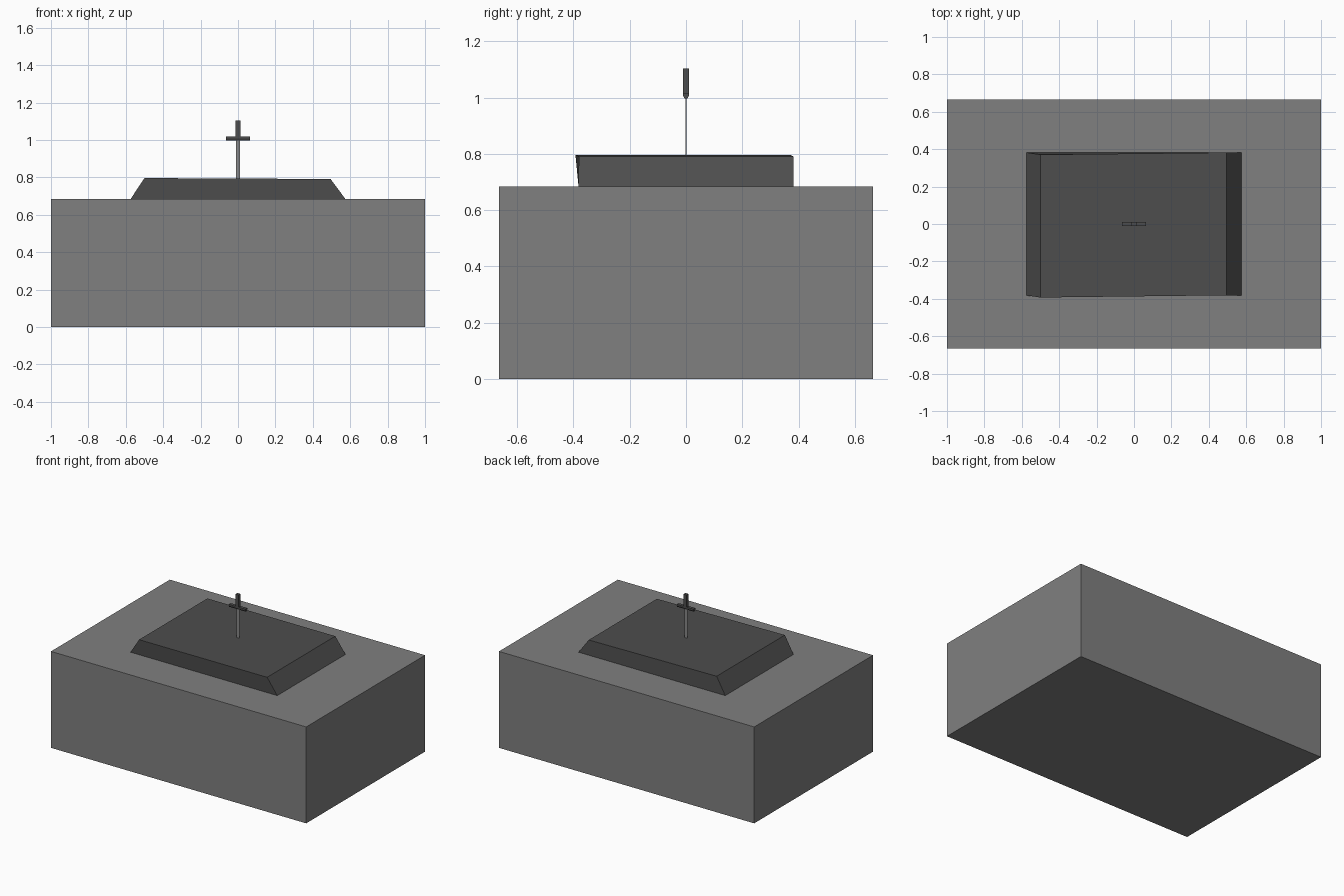
import bpy
import bmesh

cube = bpy.data.objects.get("Cube")
if cube:
    bpy.data.objects.remove(cube, do_unlink=True)


def material(name, grey):
    mat = bpy.data.materials.new(name)
    mat.use_nodes = True
    colour = (grey, grey, grey, 1)
    mat.diffuse_color = colour
    mat.node_tree.nodes["Principled BSDF"].inputs["Base Color"].default_value = colour
    return mat


stone = material("light stone", 0.215)
dark = material("dark stone", 0.075)
steel = material("steel", 0.25)


def rect(x, y, z):
    """Corner loop of a centred rectangle at height z."""
    return [(-x, -y, z), (x, -y, z), (x, y, z), (-x, y, z)]


def loft(name, mat, *rings):
    """Closed solid through a stack of four-cornered rings, bottom to top."""
    bm = bmesh.new()
    loops = [[bm.verts.new(p) for p in ring] for ring in rings]
    bm.faces.new(loops[0][::-1])
    bm.faces.new(loops[-1])
    for low, high in zip(loops, loops[1:]):
        for i in range(4):
            j = (i + 1) % 4
            bm.faces.new((low[i], low[j], high[j], high[i]))
    bmesh.ops.recalc_face_normals(bm, faces=bm.faces)
    mesh = bpy.data.meshes.new(name)
    bm.to_mesh(mesh)
    bm.free()
    mesh.materials.append(mat)
    obj = bpy.data.objects.new(name, mesh)
    bpy.context.collection.objects.link(obj)
    return obj


# Plinth
loft("plinth", stone, rect(1, 0.665, 0), rect(1, 0.665, 0.683))

# Slab with sloping ends and a slightly uneven top
slab_top = [(-0.5, -0.393, 0.796), (0.495, -0.381, 0.791),
            (0.495, 0.382, 0.791), (-0.5, 0.371, 0.796)]
loft("raised_slab", dark, rect(0.575, 0.382, 0.683), slab_top)

# Sword standing in the slab
loft("sword_blade", steel, rect(0.012, 0.002, 0.78), rect(0.012, 0.002, 1.005))
loft("sword_guard", dark, rect(0.065, 0.005, 0.997),
     rect(0.065, 0.011, 1.008), rect(0.065, 0.011, 1.017))
loft("sword_grip", dark, rect(0.013, 0.011, 1.017), rect(0.013, 0.011, 1.103))
